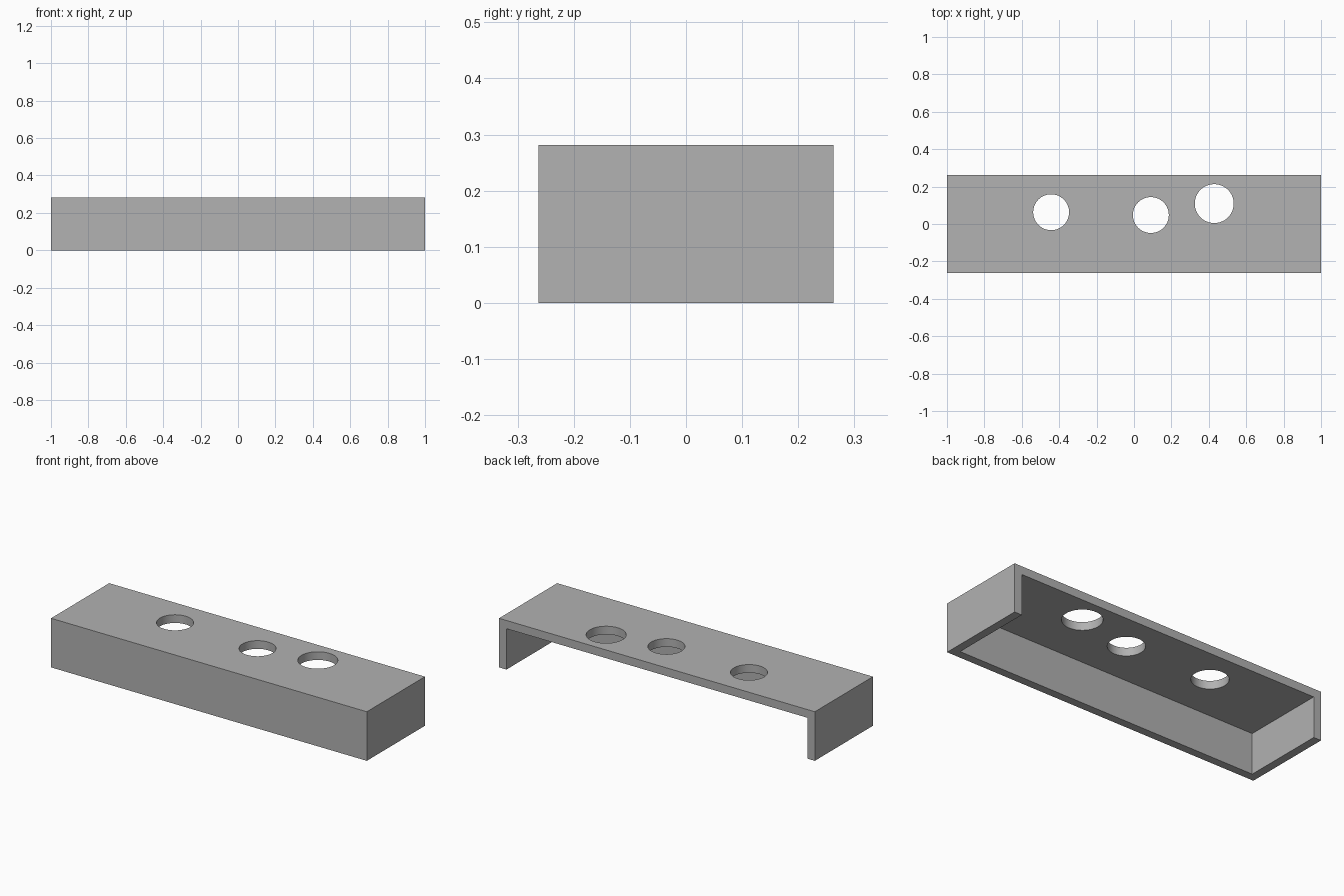
import bpy
import math

if "Cube" in bpy.data.objects:
    bpy.data.objects.remove(bpy.data.objects["Cube"], do_unlink=True)

HALF_X, HALF_Y, HEIGHT, WALL = 1.0, 0.263, 0.281, 0.047

grey = bpy.data.materials.new("plain grey")
grey.use_nodes = True
colour = (0.445, 0.445, 0.445, 1)
grey.diffuse_color = colour
grey.node_tree.nodes["Principled BSDF"].inputs["Base Color"].default_value = colour


def box(name, low, high):
    bpy.ops.mesh.primitive_cube_add(size=1, location=[(a + b) / 2 for a, b in zip(low, high)])
    ob = bpy.context.object
    ob.name = name
    ob.scale = [b - a for a, b in zip(low, high)]
    bpy.ops.object.transform_apply(location=True, rotation=False, scale=True)
    ob.data.materials.append(grey)
    return ob


def cut(target, cutter):
    cutter.hide_render = True
    mod = target.modifiers.new("cut", "BOOLEAN")
    mod.operation = "DIFFERENCE"
    mod.solver = "EXACT"
    mod.object = cutter
    bpy.context.view_layer.objects.active = target
    bpy.ops.object.modifier_apply(modifier=mod.name)
    bpy.data.objects.remove(cutter, do_unlink=True)


# Shell: top plate, front wall and two end walls
shell = box("bracket_shell", (-HALF_X, -HALF_Y, 0), (HALF_X, HALF_Y, HEIGHT))

# Cavity open at the bottom and the back
cut(shell, box("cavity_cutter", (WALL - HALF_X, WALL - HALF_Y, -0.2),
               (HALF_X - WALL, HALF_Y + 0.2, HEIGHT - WALL)))

# Round holes through the top plate: x, y, radius
for x, y, radius in [(-0.443, 0.063, 0.096), (0.09, 0.048, 0.096), (0.429, 0.109, 0.104)]:
    bpy.ops.mesh.primitive_cylinder_add(vertices=64, radius=radius, depth=0.2,
                                        location=(x, y, HEIGHT))
    hole = bpy.context.object
    hole.name = "hole_cutter"
    hole.data.materials.append(grey)
    cut(shell, hole)

# Smooth hole walls, sharp edges
bpy.ops.object.select_all(action="DESELECT")
shell.select_set(True)
bpy.context.view_layer.objects.active = shell
bpy.ops.object.shade_smooth_by_angle(angle=math.radians(30))
